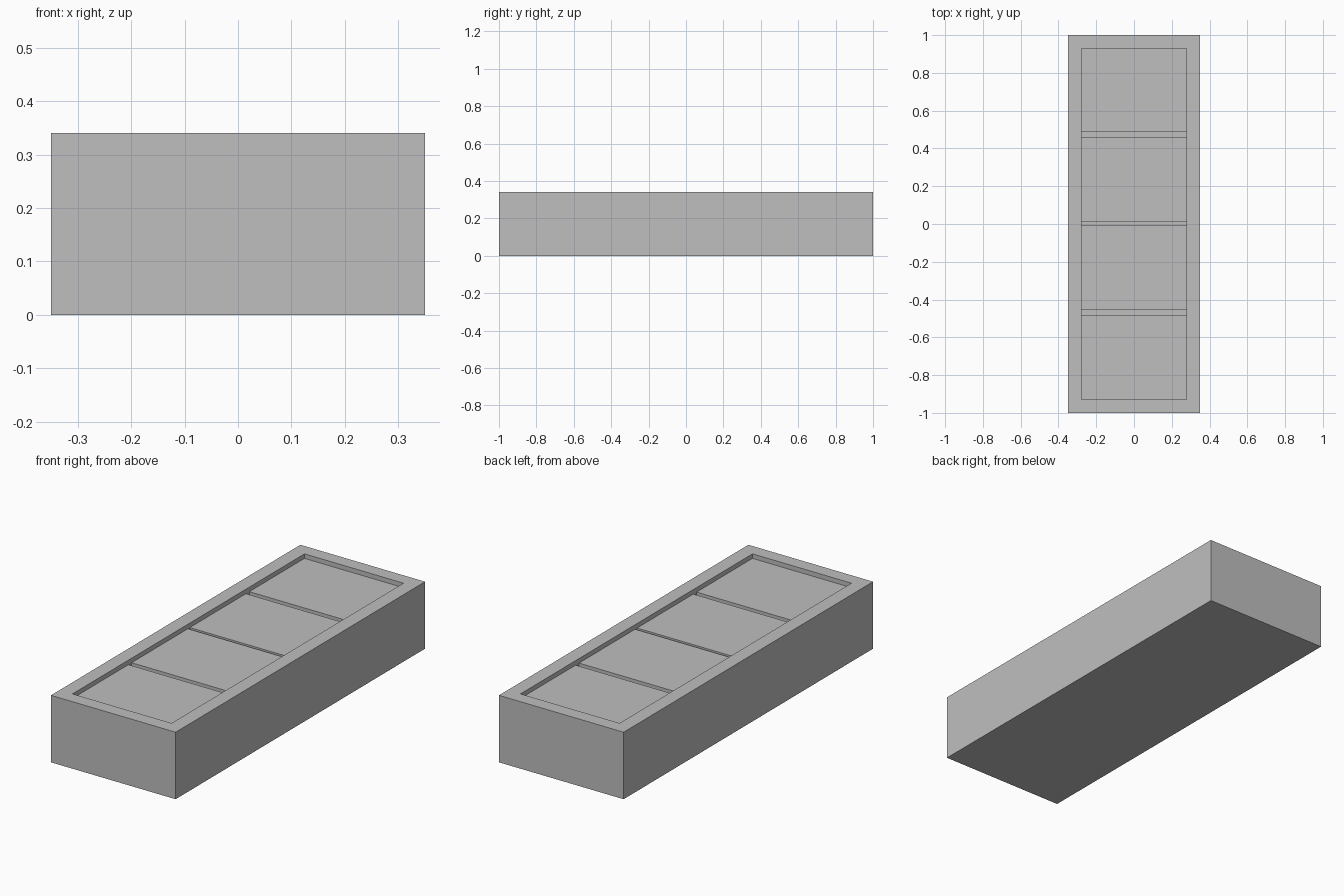
import bpy

cube = bpy.data.objects.get("Cube")
if cube:
    bpy.data.objects.remove(cube, do_unlink=True)

HALF_WIDTH, HALF_LENGTH, HEIGHT = 0.35, 1.0, 0.34
INNER_X, INNER_Y = 0.278, 0.93
PANEL_TOP, GROOVE_FLOOR = 0.317, 0.27
GROOVES = [(-0.482, -0.456), (-0.005, 0.011), (0.461, 0.488)]

grey = bpy.data.materials.new("plain grey")
grey.use_nodes = True
colour = (0.52, 0.52, 0.52, 1)
grey.diffuse_color = colour
grey.node_tree.nodes["Principled BSDF"].inputs["Base Color"].default_value = colour


def box(name, low, high):
    """Flat-shaded box between two opposite corners."""
    centre = [(a + b) / 2 for a, b in zip(low, high)]
    bpy.ops.mesh.primitive_cube_add(size=1, location=centre)
    obj = bpy.context.object
    obj.name = name
    obj.scale = [b - a for a, b in zip(low, high)]
    bpy.ops.object.transform_apply(location=False, rotation=False, scale=True)
    obj.data.materials.append(grey)
    return obj


def cut(target, name, low, high):
    """Carve a box-shaped pocket out of the target."""
    cutter = box(name, low, high)
    mod = target.modifiers.new(name, 'BOOLEAN')
    mod.operation = 'DIFFERENCE'
    mod.solver = 'EXACT'
    mod.object = cutter
    bpy.context.view_layer.objects.active = target
    bpy.ops.object.modifier_apply(modifier=mod.name)
    bpy.data.objects.remove(cutter, do_unlink=True)


# Solid tray body with a shallow recess inside its rim
body = box("tray_body", (-HALF_WIDTH, -HALF_LENGTH, 0),
           (HALF_WIDTH, HALF_LENGTH, HEIGHT))
cut(body, "recess", (-INNER_X, -INNER_Y, PANEL_TOP),
    (INNER_X, INNER_Y, HEIGHT + 0.1))

# Grooves that divide the recess into four panels
for start, end in GROOVES:
    cut(body, "groove", (-INNER_X, start, GROOVE_FLOOR),
        (INNER_X, end, HEIGHT + 0.1))
